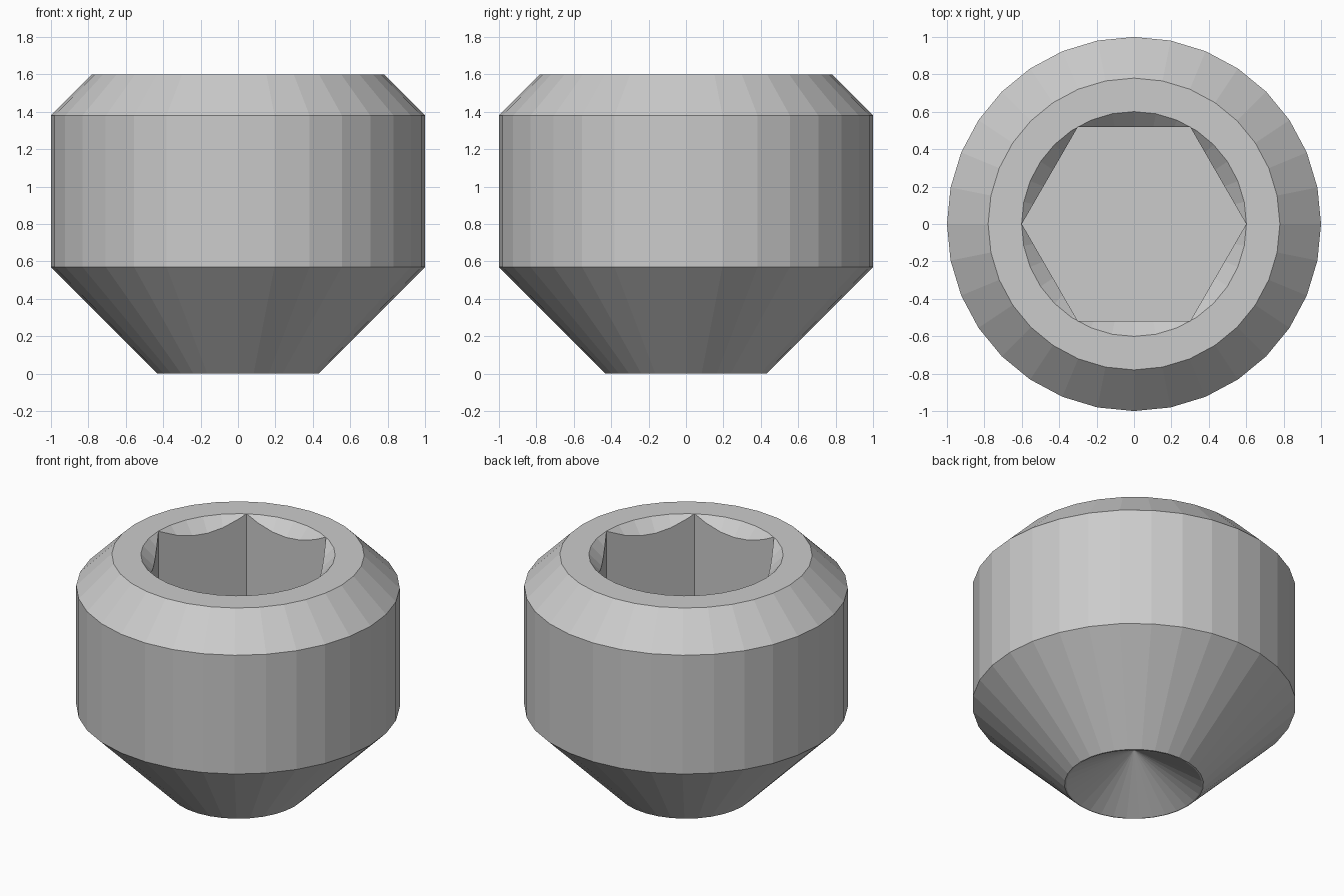
import bpy, bmesh
from math import cos, sin, tau

if "Cube" in bpy.data.objects:
    bpy.data.objects.remove(bpy.data.objects["Cube"])


def lathe(name, profile, sides):
    """Revolve a list of (radius, z) points, from bottom to top, into a closed solid."""
    bm = bmesh.new()
    rings = []
    for r, z in profile:
        if r == 0:
            rings.append([bm.verts.new((0, 0, z))] * sides)
        else:
            rings.append([bm.verts.new((r * cos(tau * i / sides), r * sin(tau * i / sides), z))
                          for i in range(sides)])
    for low, high in zip(rings, rings[1:]):
        for i in range(sides):
            j = (i + 1) % sides
            corners = list(dict.fromkeys((low[i], low[j], high[j], high[i])))
            bm.faces.new(corners)
    # Close the open ends that do not run to the axis
    if profile[0][0] > 0:
        bm.faces.new(rings[0][::-1])
    if profile[-1][0] > 0:
        bm.faces.new(rings[-1])
    bmesh.ops.recalc_face_normals(bm, faces=bm.faces)
    mesh = bpy.data.meshes.new(name)
    bm.to_mesh(mesh)
    bm.free()
    obj = bpy.data.objects.new(name, mesh)
    bpy.context.collection.objects.link(obj)
    return obj


def cut(target, cutter):
    """Subtract the cutter from the target and remove the cutter."""
    mod = target.modifiers.new("cut", 'BOOLEAN')
    mod.operation = 'DIFFERENCE'
    mod.solver = 'EXACT'
    mod.object = cutter
    cutter.hide_render = True
    bpy.context.view_layer.objects.active = target
    bpy.ops.object.modifier_apply(modifier=mod.name)
    bpy.data.objects.remove(cutter)


# Screw body: hollow cup point, tapered tip, cylinder, top chamfer
body = lathe("set_screw_body", [(0, 0.245), (0.42, 0), (0.43, 0), (1, 0.57),
                                (1, 1.38), (0.78, 1.6), (0, 1.6)], 32)

# Hexagonal socket
cut(body, lathe("hex_socket_cutter", [(0.6, 0.8), (0.6, 1.8)], 6))

# Conical lead-in at the socket mouth
cut(body, lathe("socket_chamfer_cutter", [(0.301, 1.3), (0.701, 1.7)], 32))
